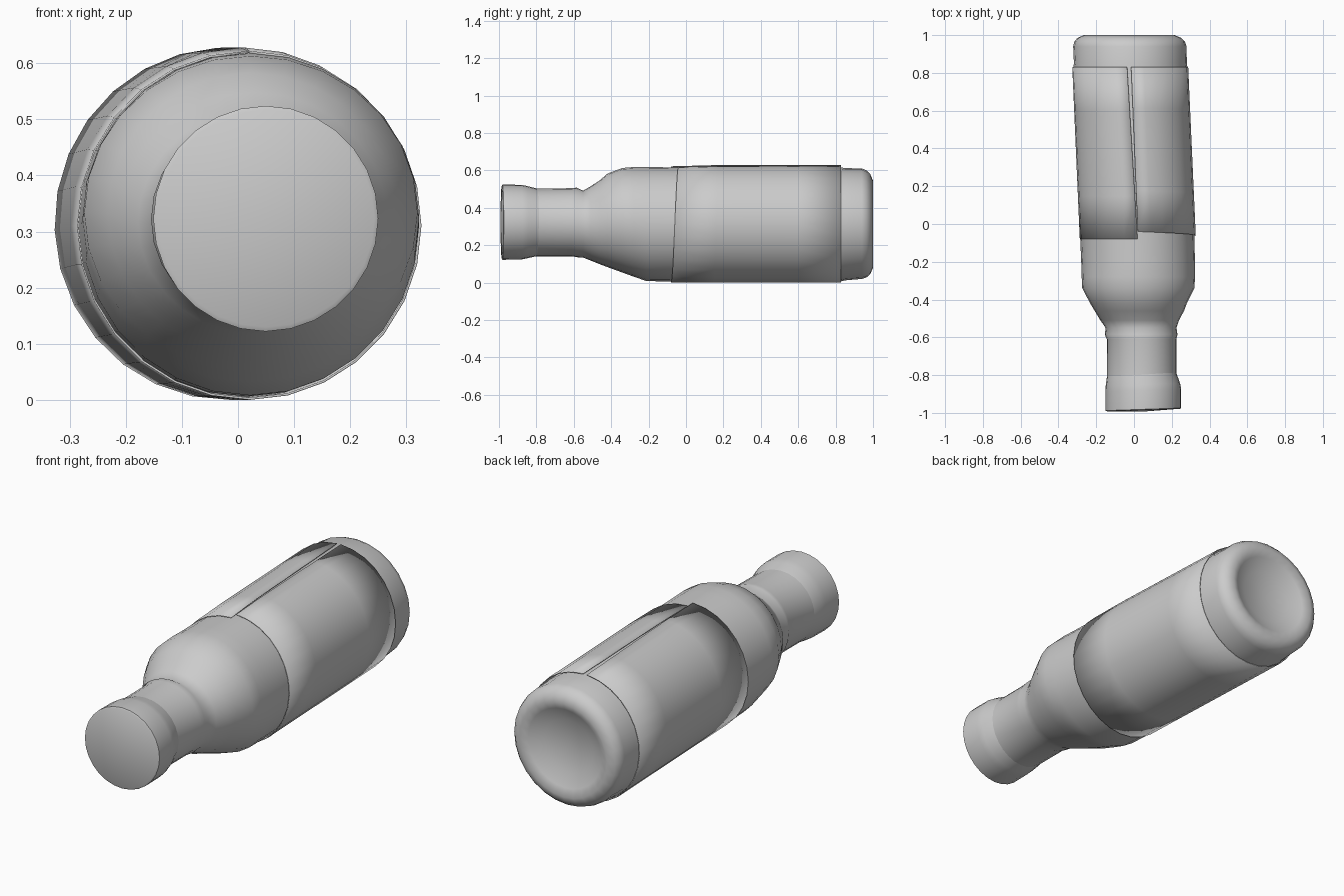
import bpy, bmesh, math

if "Cube" in bpy.data.objects:
    bpy.data.objects.remove(bpy.data.objects["Cube"])

SIDES = 28


def ring_point(sec, a):
    """Point on an elliptical section (y, x_min, x_max, z_min, z_max); a = 0 is the top."""
    y, x0, x1, z0, z1 = sec
    return ((x0 + x1) / 2 + (x1 - x0) / 2 * math.sin(a), y,
            (z0 + z1) / 2 + (z1 - z0) / 2 * math.cos(a))


def finish(name, bm, angle):
    bmesh.ops.recalc_face_normals(bm, faces=bm.faces[:])
    mesh = bpy.data.meshes.new(name)
    bm.to_mesh(mesh)
    bm.free()
    ob = bpy.data.objects.new(name, mesh)
    bpy.context.collection.objects.link(ob)
    bpy.ops.object.select_all(action='DESELECT')
    ob.select_set(True)
    bpy.context.view_layer.objects.active = ob
    bpy.ops.object.shade_smooth_by_angle(angle=math.radians(angle))
    return ob


def loft(name, sections, front=None, back=None, angle=50, skew=0.0):
    """Skin closed rings; front / back are optional centre points closing the ends."""
    bm = bmesh.new()
    rings = []
    for i, s in enumerate(sections):
        ring = []
        for k in range(SIDES):
            x, y, z = ring_point(s, 2 * math.pi * k / SIDES)
            ring.append(bm.verts.new((x, y + skew * (x - (s[1] + s[2]) / 2), z)))
        rings.append(ring)
    for a, b in zip(rings, rings[1:]):
        for k in range(SIDES):
            n = (k + 1) % SIDES
            bm.faces.new((a[k], a[n], b[n], b[k]))
    for centre, ring in ((front, rings[0]), (back, rings[-1])):
        if centre:
            c = bm.verts.new(centre)
            for k in range(SIDES):
                bm.faces.new((ring[k], ring[(k + 1) % SIDES], c))
    return finish(name, bm, angle)


# Bottle: neck, lopsided shoulder, slightly bent body, rounded base with a hollow
loft("bottle_body", [
    (-0.83, -0.143, 0.225, 0.140, 0.505),
    (-0.79, -0.143, 0.224, 0.141, 0.503),
    (-0.61, -0.144, 0.224, 0.141, 0.505),
    (-0.585, -0.155, 0.230, 0.136, 0.508),
    (-0.55, -0.150, 0.225, 0.134, 0.492),
    (-0.51, -0.178, 0.238, 0.118, 0.515),
    (-0.46, -0.208, 0.265, 0.098, 0.548),
    (-0.42, -0.232, 0.280, 0.083, 0.583),
    (-0.34, -0.274, 0.320, 0.054, 0.613),
    (-0.28, -0.277, 0.323, 0.032, 0.618),
    (-0.21, -0.279, 0.323, 0.008, 0.618),
    (-0.05, -0.286, 0.319, 0.006, 0.616),
    (0.83, -0.322, 0.283, 0.007, 0.616),
    (0.85, -0.318, 0.280, 0.012, 0.612),
    (0.94, -0.322, 0.278, 0.020, 0.611),
    (0.965, -0.316, 0.270, 0.028, 0.600),
    (0.985, -0.300, 0.250, 0.045, 0.580),
    (1.00, -0.265, 0.215, 0.080, 0.545),
    (0.985, -0.225, 0.180, 0.120, 0.510),
    (0.955, -0.160, 0.115, 0.185, 0.445),
], back=(-0.022, 0.945, 0.315), angle=75)

# Cap: flared over the neck, flat slightly skewed face
loft("bottle_cap", [
    (-0.985, -0.143, 0.243, 0.130, 0.517),
    (-0.981, -0.151, 0.250, 0.122, 0.524),
    (-0.88, -0.151, 0.250, 0.124, 0.523),
    (-0.85, -0.150, 0.244, 0.130, 0.517),
    (-0.80, -0.143, 0.226, 0.141, 0.504),
    (-0.78, -0.138, 0.220, 0.146, 0.499),
], front=(0.05, -0.993, 0.323), angle=40, skew=0.035)

# Label: thin wrapped sheet with a seam on top that opens towards the base
bm = bmesh.new()
label_sections = [(-0.08 + 0.91 * t, -0.287 - 0.040 * t, 0.327 - 0.040 * t,
                   0.0, 0.622 + 0.006 * min(1, 4 * t)) for t in (0, 0.25, 0.5, 0.75, 1)]
rows = []
for i, s in enumerate(label_sections):
    gap = 0.005 + 0.05 * i / 4
    row = []
    for k in range(SIDES + 1):
        f = k / SIDES
        x, y, z = ring_point(s, gap * 0.3 + f * (2 * math.pi - gap * 1.3))
        # the right-hand end of the sheet starts a little further back
        y += 0.04 * (1 - i / 4) * max(0, 1 - f * 2)
        row.append(bm.verts.new((x, y, z)))
    rows.append(row)
for a, b in zip(rows, rows[1:]):
    for k in range(SIDES):
        bm.faces.new((a[k], a[k + 1], b[k + 1], b[k]))
bmesh.ops.recalc_face_normals(bm, faces=bm.faces[:])
label = finish("label", bm, 40)
solid = label.modifiers.new("thickness", 'SOLIDIFY')
solid.thickness = 0.004
solid.offset = -1
